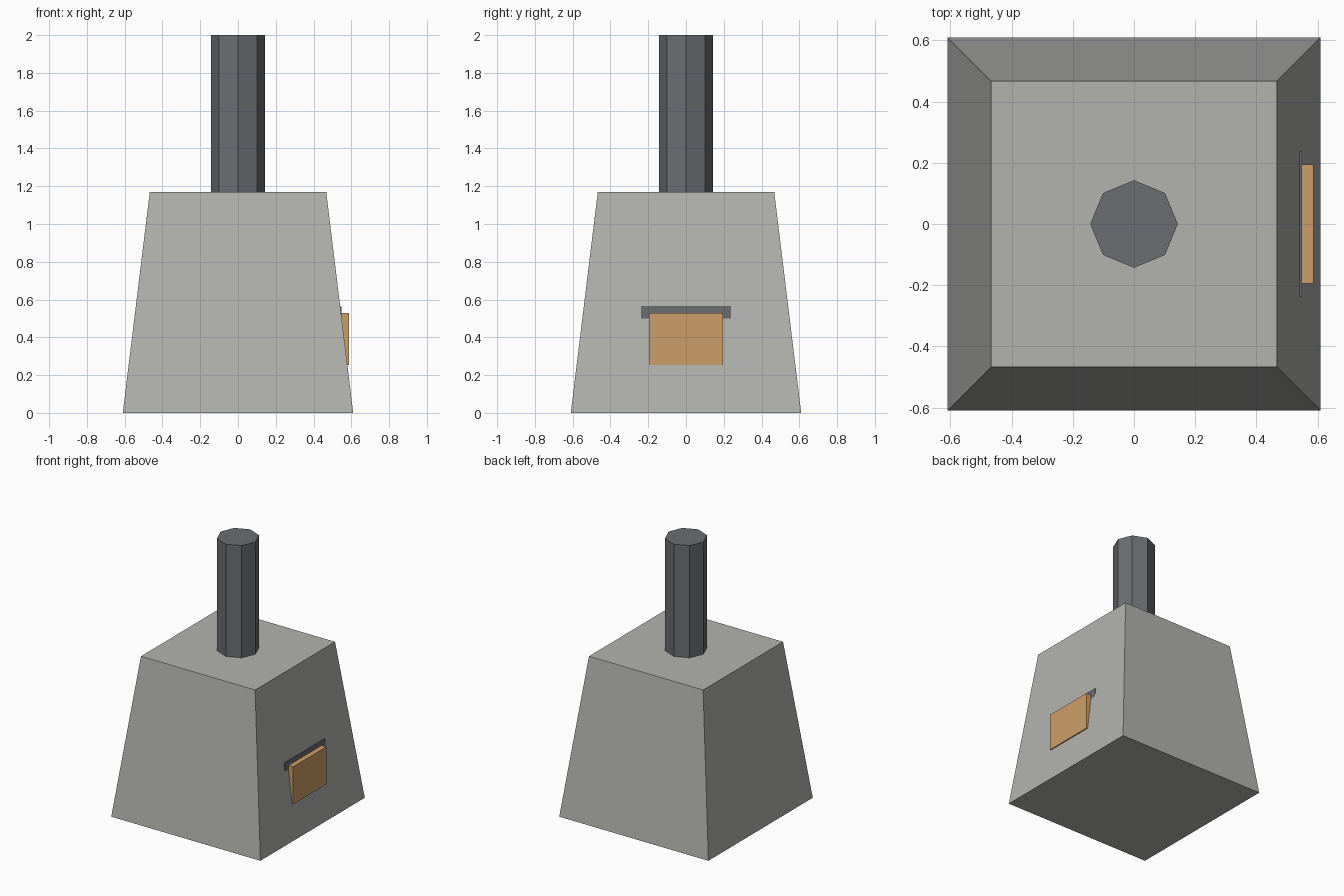
import bpy, bmesh, math
from mathutils import Matrix

if "Cube" in bpy.data.objects:
    bpy.data.objects.remove(bpy.data.objects["Cube"])


def material(name, rgb):
    m = bpy.data.materials.new(name)
    m.diffuse_color = (*rgb, 1)
    m.use_nodes = True
    m.node_tree.nodes["Principled BSDF"].inputs["Base Color"].default_value = m.diffuse_color
    return m


stone = material("pale_stone", (0.45, 0.45, 0.43))
metal = material("dark_metal", (0.147, 0.153, 0.165))
wood = material("tan_wood", (0.60, 0.345, 0.14))


def prism(name, sides, r_bottom, r_top, z0, z1, mat, turn=0.0):
    """Upright prism or frustum with flat sides."""
    bm = bmesh.new()
    place = Matrix.Translation((0, 0, (z0 + z1) / 2)) @ Matrix.Rotation(turn, 4, 'Z')
    bmesh.ops.create_cone(bm, cap_ends=True, segments=sides, radius1=r_bottom,
                          radius2=r_top, depth=z1 - z0, matrix=place)
    return finish(name, bm, mat)


def box(name, x, y, z, mat):
    """Box from (low, high) ranges."""
    bm = bmesh.new()
    ranges = (x, y, z)
    place = Matrix.Translation([(a + b) / 2 for a, b in ranges])
    size = Matrix.Diagonal([b - a for a, b in ranges] + [1])
    bmesh.ops.create_cube(bm, size=1, matrix=place @ size)
    return finish(name, bm, mat)


def finish(name, bm, mat):
    mesh = bpy.data.meshes.new(name)
    bm.to_mesh(mesh)
    bm.free()
    mesh.materials.append(mat)
    obj = bpy.data.objects.new(name, mesh)
    bpy.context.collection.objects.link(obj)
    return obj


# Tapered square body
diag = math.sqrt(2)
prism("body", 4, 0.61 * diag, 0.467 * diag, 0, 1.17, stone, math.pi / 4)

# Eight-sided chimney
prism("chimney", 8, 0.143, 0.143, 1.17, 2.0, metal)

# Flap on the right wall and the strip it hangs from
box("flap", (0.541, 0.587), (-0.195, 0.195), (0.253, 0.53), wood)
box("hinge_strip", (0.53, 0.549), (-0.237, 0.237), (0.495, 0.562), metal)
